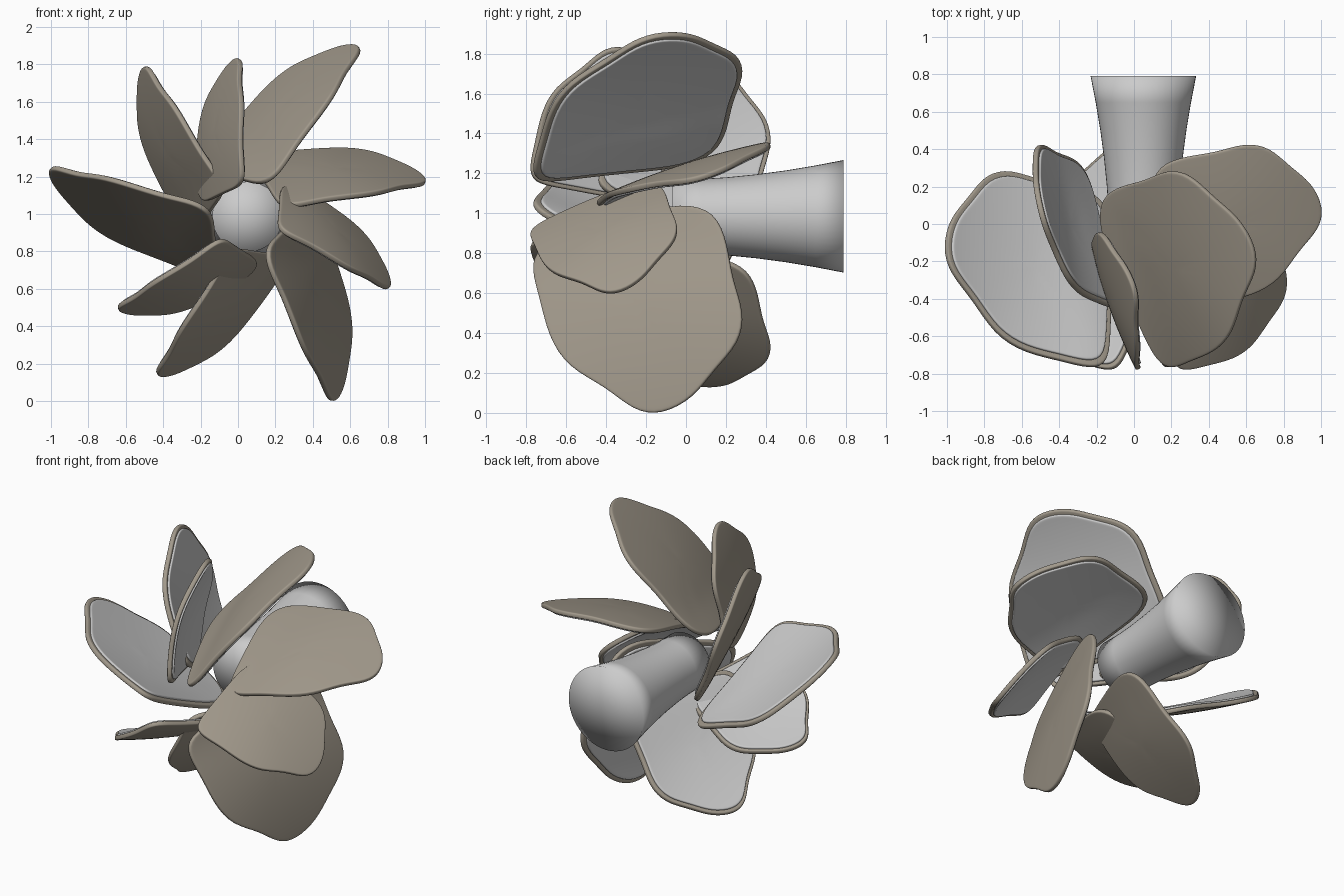
import bpy, bmesh, math

if "Cube" in bpy.data.objects:
    bpy.data.objects.remove(bpy.data.objects["Cube"])

CX, CZ = 0.05, 0.985          # hub axis runs along y through here
brown = bpy.data.materials.new("petal_brown")
brown.diffuse_color = (0.36, 0.32, 0.26, 1)
brown.use_nodes = True
brown.node_tree.nodes["Principled BSDF"].inputs["Base Color"].default_value = brown.diffuse_color

# petal outline as (distance from axis, y)
OUTLINE = [(.07, -.03), (.13, .14), (.30, .20), (.48, .22), (.65, .285), (.80, .26),
           (.91, .13), (1.03, .03), (1.09, -.13), (1.06, -.27), (.93, -.41),
           (.82, -.60), (.65, -.70), (.45, -.74), (.29, -.785), (.18, -.76),
           (.15, -.55), (.10, -.25)]
MID = (.55, -.25)


def make_object(name, bm, material=None):
    mesh = bpy.data.meshes.new(name)
    bmesh.ops.recalc_face_normals(bm, faces=bm.faces)
    bm.to_mesh(mesh)
    bm.free()
    for p in mesh.polygons:
        p.use_smooth = True
    if material:
        mesh.materials.append(material)
    obj = bpy.data.objects.new(name, mesh)
    bpy.context.collection.objects.link(obj)
    return obj


def petal_sheet(name, theta, reach, chord, yc, bend, curl, size, shift, thick, material):
    """Curved, pitched sheet swirling round the hub; theta is the tip angle."""
    a = math.radians(theta)
    k = (reach - .12) / .96
    bm = bmesh.new()

    def vert(r, y):
        v = (y + .25) / .53
        r = .12 + (r - .12) * k
        y = yc + (y + .25) * chord
        s = max(0, (r - .2) / (reach - .2))
        pitch = .35 - .06 * s
        # bend along the length, pitch and bulge across, curl at the root
        t = (bend * (1 - s * s) + pitch * (y - yc) + curl * max(0, .28 - r)
             + .03 * (1 - v * v) * (1 - s * s) + shift)
        return bm.verts.new((CX + r * math.cos(a) - t * math.sin(a), y - .34 * shift,
                             CZ + r * math.sin(a) + t * math.cos(a)))

    centre = vert(*MID)
    rings = []
    for f in (.3, .6, .85, .97, 1.0):
        f *= size
        rings.append([vert(MID[0] + (r - MID[0]) * f, MID[1] + (y - MID[1]) * f)
                      for r, y in OUTLINE])
    n = len(OUTLINE)
    for i in range(n):
        j = (i + 1) % n
        bm.faces.new((centre, rings[0][i], rings[0][j]))
        for p, q in zip(rings, rings[1:]):
            bm.faces.new((p[i], q[i], q[j], p[j]))
    obj = make_object(name, bm, material)
    sol = obj.modifiers.new("thickness", 'SOLIDIFY')
    sol.thickness = thick
    sol.offset = 0
    sub = obj.modifiers.new("smooth", 'SUBSURF')
    sub.levels = sub.render_levels = 2
    return obj


# three whorls of three petals: tip angles, reach, chord scale, y centre, bend, curl
WHORLS = {
    "large": ((55.2, -66.4, 165), 1.09, 1.0, -.24, .18, .25),
    "rear": ((9.8, -121, 122.9), .975, .83, -.01, .165, .1),
    "front": ((-28, -146, 91.8), .85, .70, -.41, .145, 0),
}
for whorl, (angles, reach, chord, yc, bend, curl) in WHORLS.items():
    for i, th in enumerate(angles):
        petal_sheet(f"{whorl}_petal_{i + 1}", th, reach, chord, yc, bend, curl,
                    1.0, 0, .03, brown)
        # pale lining on the inner side
        petal_sheet(f"{whorl}_petal_lining_{i + 1}", th, reach, chord, yc, bend, curl,
                    .94, -.016, .022, None)

# flared stem with closed ends
profile = [(-.07, .188), (.08, .188), (.2, .195), (.35, .21), (.5, .23),
           (.65, .255), (.79, .282)]
bm = bmesh.new()
N = 48
rows = [[bm.verts.new((CX + r * math.cos(2 * math.pi * i / N), y,
                       CZ + r * math.sin(2 * math.pi * i / N))) for i in range(N)]
        for y, r in profile]
for p, q in zip(rows, rows[1:]):
    for i in range(N):
        j = (i + 1) % N
        bm.faces.new((p[i], p[j], q[j], q[i]))
for row in (rows[0], rows[-1]):
    c = bm.verts.new((CX, row[0].co.y, CZ))
    for i in range(N):
        bm.faces.new((c, row[i], row[(i + 1) % N]))
make_object("stem", bm)
